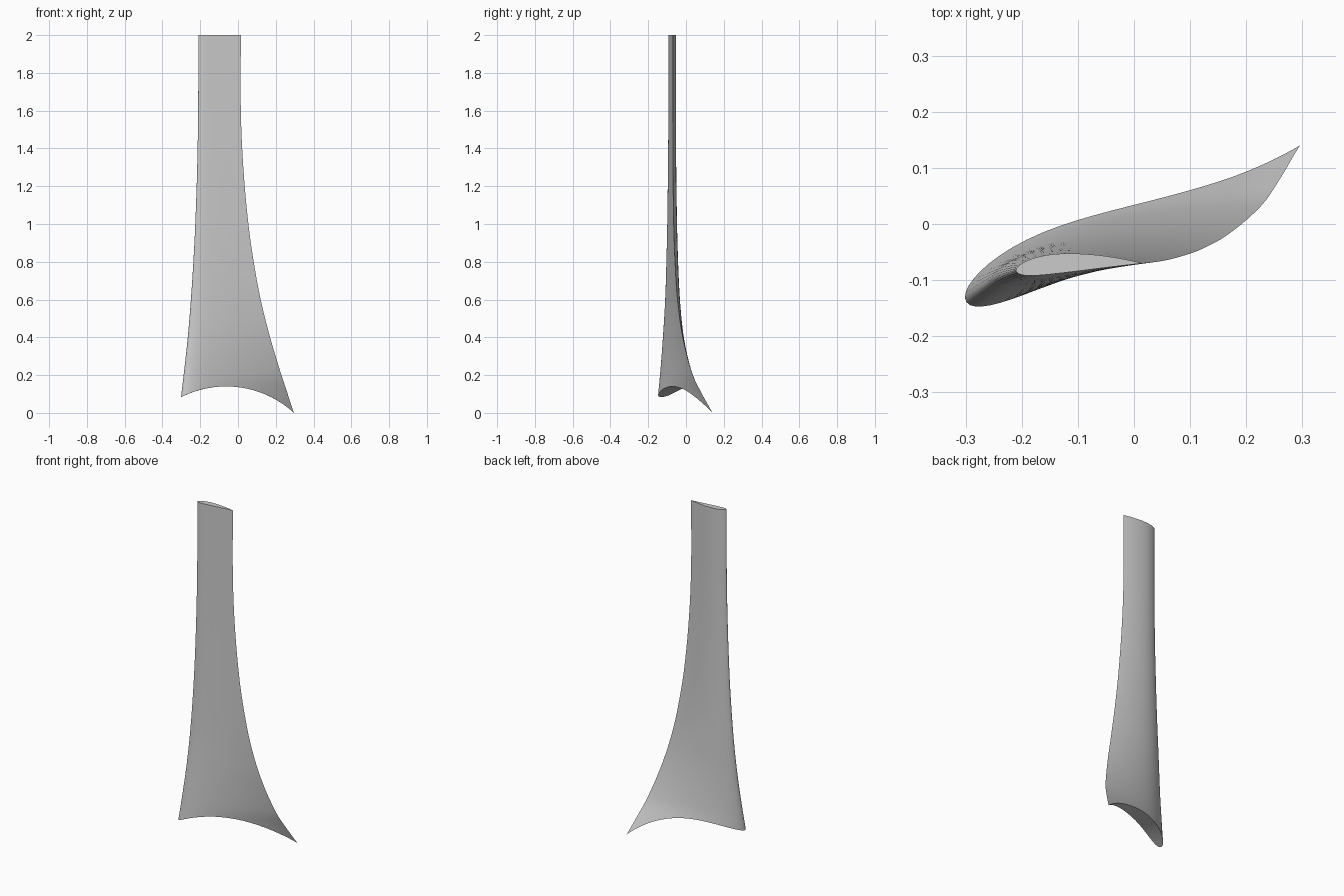
import bpy
import bmesh
import math

cube = bpy.data.objects.get("Cube")
if cube:
    bpy.data.objects.remove(cube)

# Planform: height, leading edge x and y, trailing edge x and y
STATIONS = [
    (-0.1, -.315, -.155, .335, .19),
    (0, -.306, -.147, .296, .14),
    (0.1, -.297, -.138, .263, .085),
    (0.2, -.286, -.128, .23, .036),
    (0.4, -.265, -.112, .17, -.017),
    (0.6, -.249, -.1, .12, -.045),
    (0.8, -.236, -.094, .083, -.058),
    (1.0, -.226, -.09, .055, -.065),
    (1.3, -.216, -.087, .028, -.069),
    (1.6, -.211, -.085, .015, -.07),
    (2.0, -.21, -.084, .015, -.07),
]
HUB_X, HUB_TOP, HUB_RADIUS = -.063, .14, .53
CHORD_STEPS, SPAN_STEPS = 28, 40
THICKNESS, CAMBER, CAMBER_POS = .155, .04, .4


def planform(z):
    """Smooth cubic interpolation of the edge positions at a height."""
    i = 0
    while i < len(STATIONS) - 2 and z > STATIONS[i + 1][0]:
        i += 1

    def slope(k, c):
        a, b = STATIONS[max(k - 1, 0)], STATIONS[min(k + 1, len(STATIONS) - 1)]
        return (b[c] - a[c]) / (b[0] - a[0])

    p, q = STATIONS[i], STATIONS[i + 1]
    h = q[0] - p[0]
    t = (z - p[0]) / h
    u = 1 - t
    return [u * u * (1 + 2 * t) * p[c] + t * t * (3 - 2 * t) * q[c]
            + h * t * u * (u * slope(i, c) - t * slope(i + 1, c))
            for c in range(1, 5)]


def airfoil(t, side):
    """Cambered airfoil on a unit chord; side is +1 upper, -1 lower."""
    half = 5 * THICKNESS * (.2969 * math.sqrt(t) - .126 * t - .3516 * t**2
                            + .2843 * t**3 - .1036 * t**4)
    span = CAMBER_POS if t < CAMBER_POS else 1 - CAMBER_POS
    d = (CAMBER_POS - t) / span
    angle = math.atan(2 * CAMBER * d / span)
    return (t - side * half * math.sin(angle),
            CAMBER * (1 - d * d) + side * half * math.cos(angle))


def blade_point(foil, z):
    lx, ly, tx, ty = planform(z)
    dx, dy = tx - lx, ty - ly
    a, b = foil
    return lx + a * dx - b * dy, ly + a * dy + b * dx, z


def hub_height(foil):
    """Height at which a spanwise line meets the round hub."""
    z = .08
    for _ in range(40):
        x = blade_point(foil, z)[0] - HUB_X
        target = HUB_TOP - HUB_RADIUS + math.sqrt(max(HUB_RADIUS**2 - x * x, 0))
        z = .5 * (z + target)
    return z


# Closed section: trailing edge, over the top to the nose, back underneath
fractions = [(1 - math.cos(math.pi * i / CHORD_STEPS)) / 2
             for i in range(CHORD_STEPS + 1)]
section = [airfoil(t, 1) for t in reversed(fractions)]
section += [airfoil(t, -1) for t in fractions[1:-1]]
count = len(section)

# Blade skin lofted from the hub cut to the flat tip
bm = bmesh.new()
columns = []
for foil in section:
    root = hub_height(foil)
    columns.append([bm.verts.new(blade_point(
        foil, root + (2 - root) * (k / SPAN_STEPS)**1.5))
        for k in range(SPAN_STEPS + 1)])
for i in range(count):
    a, b = columns[i], columns[(i + 1) % count]
    for k in range(SPAN_STEPS):
        bm.faces.new((a[k], b[k], b[k + 1], a[k + 1]))

# Root and tip caps bridged between upper and lower surface
for k in (0, SPAN_STEPS):
    for i in range(CHORD_STEPS):
        ring = [columns[j % count][k]
                for j in (i, i + 1, count - i - 1, count - i)]
        bm.faces.new(list(dict.fromkeys(ring)))
bmesh.ops.recalc_face_normals(bm, faces=bm.faces[:])
mesh = bpy.data.meshes.new("blade")
bm.to_mesh(mesh)
bm.free()

grey = bpy.data.materials.new("light grey")
grey.use_nodes = True
colour = (.6, .6, .6, 1)
grey.diffuse_color = colour
grey.node_tree.nodes["Principled BSDF"].inputs["Base Color"].default_value = colour
mesh.materials.append(grey)

blade = bpy.data.objects.new("blade", mesh)
bpy.context.collection.objects.link(blade)
bpy.context.view_layer.objects.active = blade
blade.select_set(True)
bpy.ops.object.shade_smooth_by_angle(angle=math.radians(35))
